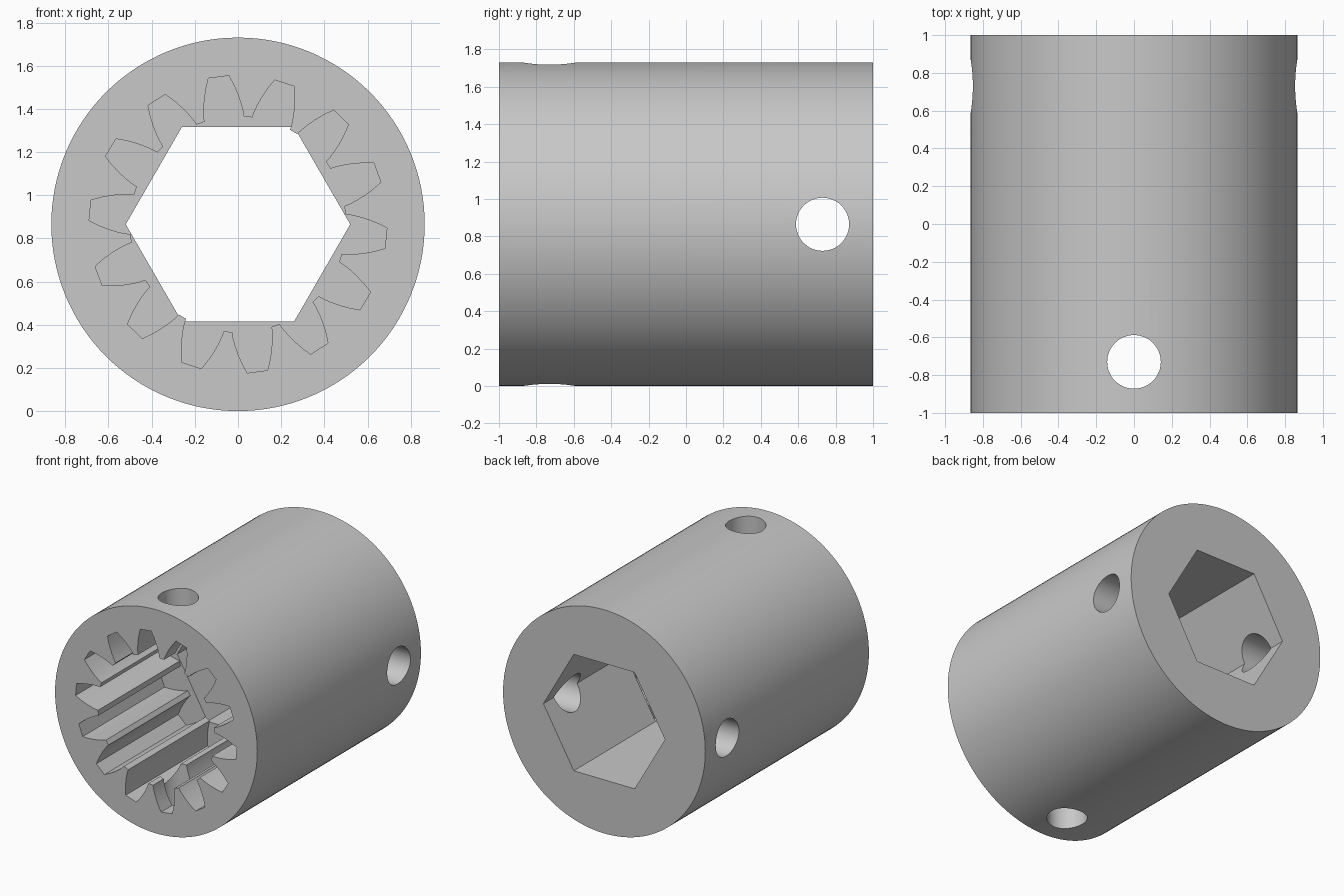
import bpy, bmesh, math
from mathutils import Vector

cube = bpy.data.objects.get("Cube")
if cube:
    bpy.data.objects.remove(cube, do_unlink=True)

R = 0.865          # sleeve radius, also the height of its axis
HOLE_R = 0.142     # cross pin holes
HOLE_Y = 0.73

metal = bpy.data.materials.new("plain grey")
metal.use_nodes = True
GREY = (0.58, 0.58, 0.58, 1)
metal.diffuse_color = GREY
metal.node_tree.nodes["Principled BSDF"].inputs["Base Color"].default_value = GREY


def polar(r, deg):
    a = math.radians(deg)
    return r * math.cos(a), r * math.sin(a)


def circle(r, n, start=0.0):
    return [polar(r, start + 360 * i / n) for i in range(n)]


def prism(name, outline, place, start, end):
    """Extrude a 2D outline; place(u, v, t) maps it into space."""
    bm = bmesh.new()
    face = bm.faces.new([bm.verts.new(place(u, v, start)) for u, v in outline])
    ext = bmesh.ops.extrude_face_region(bm, geom=[face], use_keep_orig=True)
    verts = [g for g in ext["geom"] if isinstance(g, bmesh.types.BMVert)]
    shift = Vector(place(0, 0, end)) - Vector(place(0, 0, start))
    bmesh.ops.translate(bm, verts=verts, vec=shift)
    bmesh.ops.recalc_face_normals(bm, faces=bm.faces)
    mesh = bpy.data.meshes.new(name)
    bm.to_mesh(mesh)
    bm.free()
    mesh.materials.append(metal)
    obj = bpy.data.objects.new(name, mesh)
    bpy.context.scene.collection.objects.link(obj)
    return obj


def along_y(u, v, t):
    return (u, t, R + v)


def along_z(u, v, t):
    return (u, v - HOLE_Y, R + t)


def along_x(u, v, t):
    return (t, u + HOLE_Y, R + v)


# Splined socket outline: radius and half angle of each slot flank
TEETH = 14
flank = [(0.5, 10.6), (0.525, 10.0), (0.56, 8.9), (0.6, 7.5), (0.645, 5.8), (0.69, 3.95)]
spline = []
for i in range(TEETH):
    mid = 97.5 + 360 * i / TEETH
    spline += [polar(r, mid - a) for r, a in flank]
    spline += [polar(r, mid + a) for r, a in reversed(flank)]

# Sleeve body and the tools that bore it
sleeve = prism("coupling_sleeve", circle(R, 128), along_y, -1, 1)
cutters = [
    prism("spline_socket_cutter", spline, along_y, -1.2, 0),
    prism("hex_socket_cutter", circle(0.52, 6), along_y, -0.003, 1.2),
    prism("vertical_pin_cutter", circle(HOLE_R, 48), along_z, -1.2, 1.2),
    prism("cross_pin_cutter", circle(HOLE_R, 48), along_x, -1.2, 1.2),
]

bpy.ops.object.select_all(action="DESELECT")
sleeve.select_set(True)
bpy.context.view_layer.objects.active = sleeve
for cutter in cutters:
    cutter.hide_render = True
    mod = sleeve.modifiers.new(cutter.name, "BOOLEAN")
    mod.operation = "DIFFERENCE"
    mod.solver = "EXACT"
    mod.object = cutter
    bpy.ops.object.modifier_apply(modifier=mod.name)
    bpy.data.objects.remove(cutter, do_unlink=True)

# Smooth round walls, crisp rims
bpy.ops.object.shade_smooth_by_angle(angle=math.radians(25))
